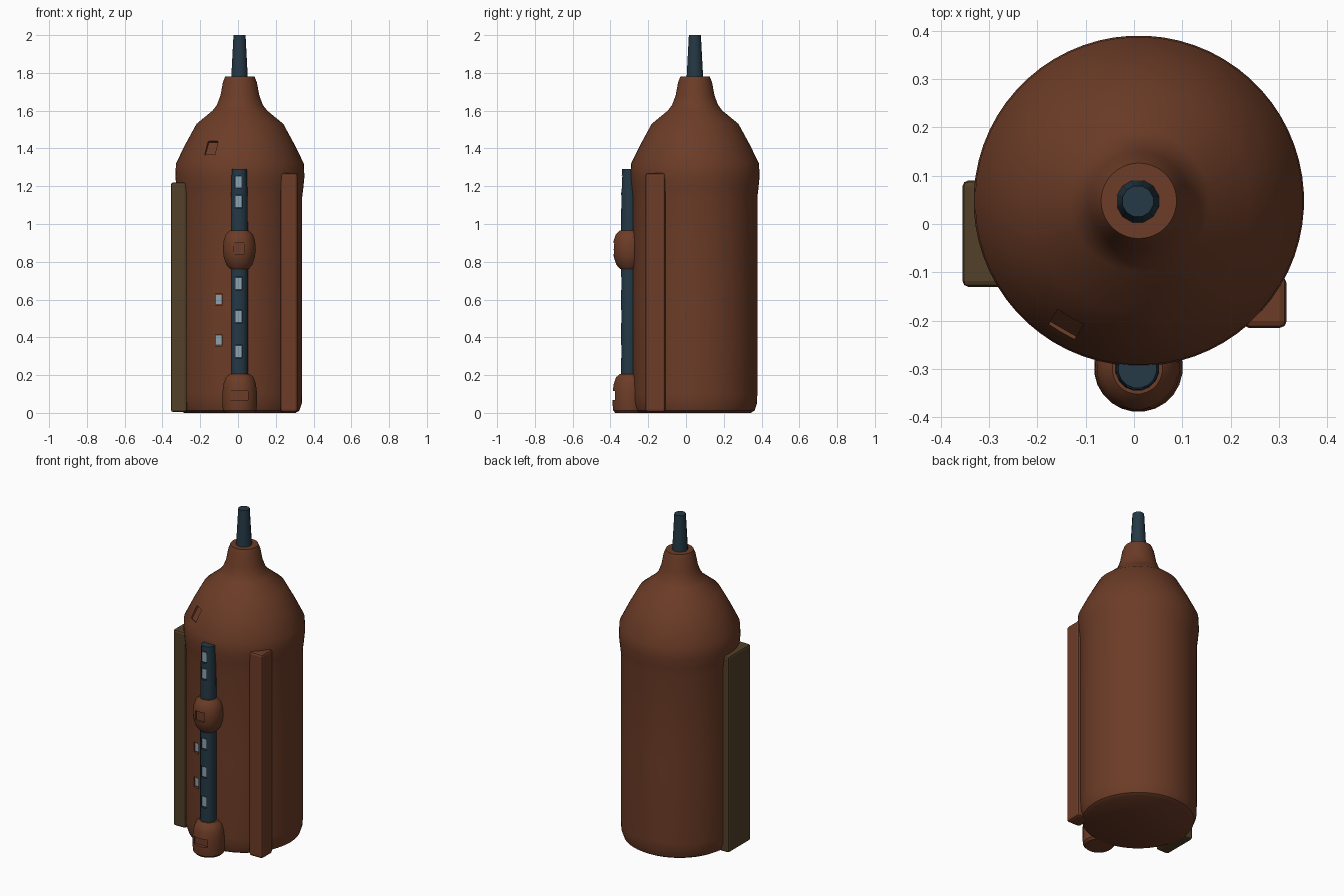
import bpy, bmesh, math
from mathutils import Euler, Vector

if "Cube" in bpy.data.objects:
    bpy.data.objects.remove(bpy.data.objects["Cube"])


def material(name, rgb):
    m = bpy.data.materials.new(name)
    m.diffuse_color = (*rgb, 1)
    m.use_nodes = True
    m.node_tree.nodes["Principled BSDF"].inputs["Base Color"].default_value = m.diffuse_color
    return m


BROWN = material("rust_brown", (0.15, 0.045, 0.020))
BLUE = material("dark_slate_blue", (0.018, 0.041, 0.061))
OLIVE = material("olive_brown", (0.085, 0.052, 0.021))
GLASS = material("pale_blue_glass", (0.26, 0.37, 0.44))


def finish(name, bm, mat, loc=(0, 0, 0), rot=(0, 0, 0)):
    bmesh.ops.recalc_face_normals(bm, faces=bm.faces)
    me = bpy.data.meshes.new(name)
    bm.to_mesh(me)
    bm.free()
    me.materials.append(mat)
    ob = bpy.data.objects.new(name, me)
    ob.location, ob.rotation_euler = loc, rot
    bpy.context.collection.objects.link(ob)
    return ob


def lathe(name, profile, sides, centre, mat):
    """Closed turned solid from (radius, height) pairs."""
    bm = bmesh.new()
    rings = []
    for r, z in profile:
        ring = []
        for i in range(sides):
            a = 2 * math.pi * (i + 0.5) / sides
            ring.append(bm.verts.new((r * math.cos(a), r * math.sin(a), z)))
        rings.append(ring)
    for lo, hi in zip(rings, rings[1:]):
        for i in range(sides):
            j = (i + 1) % sides
            bm.faces.new((lo[i], lo[j], hi[j], hi[i]))
    bm.faces.new(rings[0])
    bm.faces.new(rings[-1])
    return finish(name, bm, mat, (*centre, 0))


def box(name, centre, size, mat, bevel=0.0, rot=(0, 0, 0)):
    bm = bmesh.new()
    bmesh.ops.create_cube(bm, size=1)
    bmesh.ops.scale(bm, vec=size, verts=bm.verts)
    if bevel:
        bmesh.ops.bevel(bm, geom=bm.edges[:], offset=bevel, segments=2,
                        affect='EDGES', profile=0.5)
    return finish(name, bm, mat, centre, rot)


def recess(target, cutters):
    """Cut the boxes out of the target and discard them."""
    for c in cutters:
        mod = target.modifiers.new("recess", 'BOOLEAN')
        mod.operation, mod.solver, mod.object = 'DIFFERENCE', 'EXACT', c
    bpy.context.view_layer.update()
    deps = bpy.context.evaluated_depsgraph_get()
    me = bpy.data.meshes.new_from_object(target.evaluated_get(deps))
    target.modifiers.clear()
    target.data = me
    for c in cutters:
        bpy.data.objects.remove(c)


def front_cutter(x, z, w, h, floor_y):
    """Box reaching forward from the recess floor."""
    return box("cutter", (x, floor_y - 0.1, z), (w, 0.2, h), BROWN)


def pane(name, x, z, w, h, floor_y):
    return box(name, (x, floor_y - 0.001, z), (w, 0.004, h), GLASS)


# Main body: cylinder, bulging dome and neck
body = lathe("main_body", [
    (0.295, 0), (0.315, 0.012), (0.328, 0.05), (0.330, 0.10), (0.330, 0.60),
    (0.330, 1.14), (0.336, 1.19), (0.342, 1.25), (0.339, 1.32), (0.290, 1.42),
    (0.230, 1.53), (0.145, 1.60), (0.122, 1.63), (0.103, 1.68), (0.090, 1.75),
    (0.078, 1.78)], 64, (0.010, 0.048), BROWN)

# Body windows and the tilted dome hatch
BODY_Z = (0.385, 0.60)
cutters = [front_cutter(-0.105, z, 0.042, 0.062, -0.246) for z in BODY_Z]
tilt = Euler((math.radians(-29), 0, math.radians(-30)))
out = tilt.to_matrix() @ Vector((0, -1, 0))
hatch = Vector((-0.143, -0.212, 1.405)) + out * 0.085
cutters.append(box("cutter", hatch, (0.062, 0.2, 0.08), BROWN, 0, tilt))
recess(body, cutters)
for i, z in enumerate(BODY_Z):
    pane(f"body_window_{i + 1}", -0.102, z, 0.030, 0.048, -0.246)

# Spire on top
spire = lathe("spire", [(0.046, 1.72), (0.045, 1.78), (0.033, 2.0)], 12,
              (0.008, 0.047), BLUE)

# Slim front tube with windows
FRONT = (0.007, -0.300)
tube = lathe("front_tube", [(0.046, 0.05), (0.046, 0.50), (0.046, 0.90),
                            (0.045, 1.12), (0.040, 1.29)], 16, FRONT, BLUE)
TUBE_Z = (0.325, 0.51, 0.685, 1.118, 1.222)
recess(tube, [front_cutter(0.003, z, 0.038, 0.070, -0.332) for z in TUBE_Z])
for i, z in enumerate(TUBE_Z):
    pane(f"tube_window_{i + 1}", 0.003, z, 0.030, 0.058, -0.332)

# Rounded pods on the tube
mid_pod = lathe("middle_pod", [
    (0.050, 0.762), (0.070, 0.785), (0.083, 0.825), (0.088, 0.865),
    (0.084, 0.910), (0.072, 0.945), (0.052, 0.965)], 24, FRONT, BROWN)
recess(mid_pod, [front_cutter(0.005, 0.87, 0.060, 0.058, -0.372)])

low_pod = lathe("lower_pod", [
    (0.078, 0), (0.089, 0.012), (0.092, 0.04), (0.092, 0.11), (0.086, 0.155),
    (0.074, 0.188), (0.055, 0.205)], 24, (0.009, -0.297), BROWN)
recess(low_pod, [front_cutter(0.007, 0.092, 0.092, 0.048, -0.366)])

# Side slabs
left_slab = box("left_slab", (-0.3125, -0.020, 0.612), (0.085, 0.22, 1.216),
                OLIVE, 0.012)
right_slab = box("right_slab", (0.270, -0.162, 0.637), (0.092, 0.106, 1.266),
                 BROWN, 0.014)

# Smooth shading with sharp edges kept
bpy.ops.object.select_all(action='DESELECT')
for ob in (body, spire, tube, mid_pod, low_pod):
    ob.select_set(True)
bpy.context.view_layer.objects.active = body
bpy.ops.object.shade_smooth_by_angle(angle=math.radians(35))
